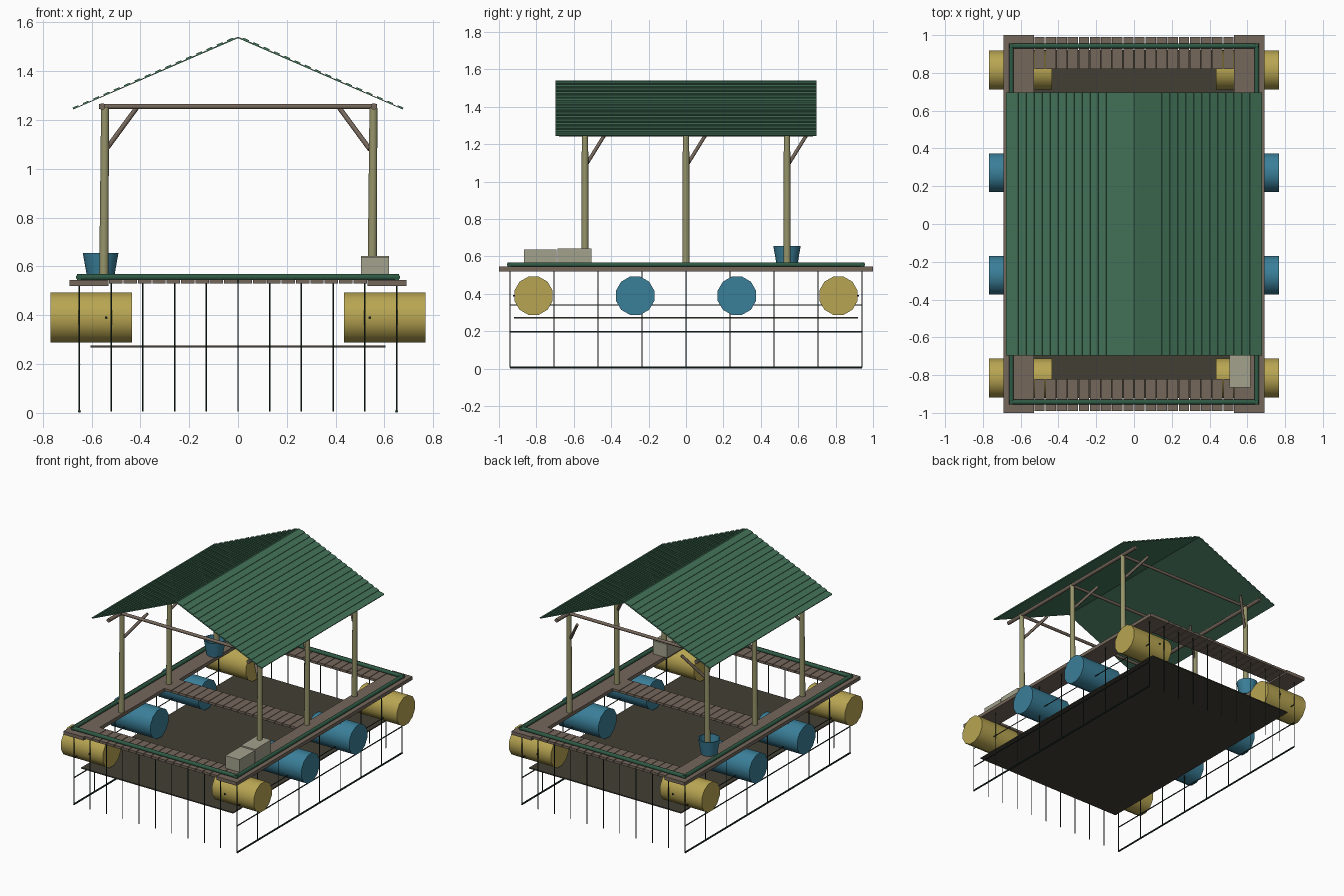
import bpy, bmesh, math
from mathutils import Vector, Matrix

if "Cube" in bpy.data.objects:
    bpy.data.objects.remove(bpy.data.objects["Cube"])


def material(name, hex_colour):
    m = bpy.data.materials.new(name)
    lin = []
    for i in (0, 2, 4):
        c = int(hex_colour[i:i + 2], 16) / 255
        lin.append(c / 12.92 if c <= 0.04045 else ((c + 0.055) / 1.055) ** 2.4)
    m.diffuse_color = (*lin, 1)
    m.use_nodes = True
    m.node_tree.nodes["Principled BSDF"].inputs["Base Color"].default_value = m.diffuse_color
    return m


BROWN = material("brown timber", "75675b")
POST = material("olive bamboo", "96946a")
ROOF = material("roof green", "437258")
RAIL = material("dark green", "2f5a45")
YELLOW = material("barrel yellow", "b8a552")
BLUE = material("barrel blue", "3a7f99")
FLOOR = material("dark floor", "423f34")
BOX = material("pale grey", "a3a28d")
NET = material("net black green", "1f302b")


def finish(name, bm, mat, smooth=False):
    bmesh.ops.recalc_face_normals(bm, faces=bm.faces)
    me = bpy.data.meshes.new(name)
    bm.to_mesh(me)
    bm.free()
    me.materials.append(mat)
    ob = bpy.data.objects.new(name, me)
    bpy.context.collection.objects.link(ob)
    if smooth:
        bpy.context.view_layer.objects.active = ob
        ob.select_set(True)
        bpy.ops.object.shade_smooth_by_angle(angle=math.radians(50))
        ob.select_set(False)
    return ob


def add_box(bm, x0, x1, y0, y1, z0, z1):
    m = Matrix.Translation(((x0 + x1) / 2, (y0 + y1) / 2, (z0 + z1) / 2))
    bmesh.ops.create_cube(bm, size=1, matrix=m @ Matrix.Diagonal((x1 - x0, y1 - y0, z1 - z0, 1)))


def add_rod(bm, a, b, r0, r1=None, sides=8):
    a, b = Vector(a), Vector(b)
    d = b - a
    m = Matrix.Translation((a + b) / 2) @ d.to_track_quat('Z', 'Y').to_matrix().to_4x4()
    m = m @ Matrix.Rotation(math.pi / sides, 4, 'Z')
    bmesh.ops.create_cone(bm, cap_ends=True, segments=sides, radius1=r0,
                          radius2=r0 if r1 is None else r1, depth=d.length, matrix=m)


# Deck: two long side planks and three slatted walkways
bm = bmesh.new()
for s in (-1, 1):
    x = sorted((s * 0.53, s * 0.69))
    add_box(bm, x[0], x[1], -1, 1, 0.52, 0.545)
finish("side_planks", bm, BROWN)

bm = bmesh.new()
n, pitch = 18, 1.06 / 18
for y0, y1 in ((-0.99, -0.82), (-0.085, 0.085), (0.82, 0.99)):
    for i in range(n):
        x = -0.53 + i * pitch
        add_box(bm, x + 0.002, x + pitch - 0.002, y0, y1, 0.53, 0.547)
finish("walkway_slats", bm, BROWN)

# Green rail around the deck
bm = bmesh.new()
for s in (-1, 1):
    add_rod(bm, (s * 0.65, -0.955, 0.556), (s * 0.65, 0.955, 0.556), 0.014)
    add_rod(bm, (-0.66, s * 0.943, 0.556), (0.66, s * 0.943, 0.556), 0.014)
finish("edge_rail", bm, RAIL, True)

# Float barrels
for mat, name, ys in ((YELLOW, "end_barrel", (-0.815, 0.815)), (BLUE, "middle_barrel", (-0.272, 0.272))):
    for y in ys:
        for s in (-1, 1):
            bm = bmesh.new()
            add_rod(bm, (s * 0.435, y, 0.39), (s * 0.768, y, 0.39), 0.106, sides=12)
            finish(name, bm, mat, True)

# Submerged floor plate
bm = bmesh.new()
add_box(bm, -0.605, 0.605, -0.92, 0.92, 0.267, 0.275)
finish("lower_floor", bm, FLOOR)

# Net: hanging strands on all sides, long lines along the two sides
bm = bmesh.new()
for s in (-1, 1):
    for i in range(11):
        x = -0.65 + 0.13 * i
        add_rod(bm, (x, s * 0.94, 0.005), (x, s * 0.94, 0.55), 0.003, sides=5)
    for i in range(1, 8):
        y = -0.94 + 0.235 * i
        add_rod(bm, (s * 0.65, y, 0.005), (s * 0.65, y, 0.55), 0.003, sides=5)
    for z, r in ((0.006, 0.006), (0.197, 0.004), (0.34, 0.003)):
        add_rod(bm, (s * 0.65, -0.94, z), (s * 0.65, 0.94, z), r, sides=6)
finish("net_lines", bm, NET)

# Small dark bungs on the end barrels
bm = bmesh.new()
for sx in (-1, 1):
    for sy in (-1, 1):
        add_rod(bm, (sx * 0.54, sy * 0.90, 0.39), (sx * 0.54, sy * 0.925, 0.39), 0.006, sides=6)
finish("barrel_bungs", bm, NET)

# Posts with diagonal braces
POST_YS = (-0.54, 0, 0.54)
bm, braces = bmesh.new(), bmesh.new()
for y in POST_YS:
    for s in (-1, 1):
        add_rod(bm, (s * 0.55, y, 0.545), (s * 0.55 + 0.005, y, 1.25), 0.02, 0.017, 10)
        add_rod(braces, (s * 0.54, y, 1.08), (s * 0.415, y + 0.105, 1.25), 0.01)
finish("posts", bm, POST, True)
finish("braces", braces, BROWN, True)

# Roof beams
bm = bmesh.new()
for s in (-1, 1):
    add_rod(bm, (s * 0.557, -0.68, 1.255), (s * 0.557, 0.68, 1.255), 0.014)
for y in POST_YS:
    add_rod(bm, (-0.57, y, 1.255), (0.57, y, 1.255), 0.011)
finish("roof_beams", bm, BROWN, True)

# Gabled roof with raised ribs running along its length
eave, ridge = Vector((0.675, 0, 1.243)), Vector((0, 0, 1.538))
normal = Vector((ridge.z - eave.z, 0, eave.x)).normalized()
waves = 16
right = []
for i in range(waves):
    for t, h in ((0, 0.008), (0.55, 0.008), (0.55, 0.003), (1, 0.003)):
        right.append(eave.lerp(ridge, (i + t) / waves) + normal * h)
right[-1].x = 0
left = [Vector((-p.x, 0, p.z)) for p in reversed(right[:-1])]
under = [Vector((-eave.x, 0, eave.z)), ridge - Vector((0, 0, 0.003)), eave]
bm = bmesh.new()
face = bm.faces.new([bm.verts.new(p + Vector((0, -0.697, 0))) for p in right + left + under])
ext = bmesh.ops.extrude_face_region(bm, geom=[face])["geom"]
bmesh.ops.translate(bm, vec=(0, 1.394, 0), verts=[v for v in ext if isinstance(v, bmesh.types.BMVert)])
if not any(len(f.verts) > 10 and f.calc_center_median().y < 0 for f in bm.faces):
    vs = sorted((v for v in bm.verts if v.co.y < 0), key=lambda v: v.index)
    bm.faces.new(vs)
finish("ribbed_roof", bm, ROOF)

# Bucket: open lathe profile with a wall
bm = bmesh.new()
rings = []
for r, z in ((0.054, 0.547), (0.073, 0.655), (0.066, 0.655), (0.052, 0.57)):
    rings.append([bm.verts.new((-0.563 + r * math.cos(a * math.tau / 16),
                                0.54 + r * math.sin(a * math.tau / 16), z)) for a in range(16)])
for a, b in zip(rings, rings[1:]):
    for i in range(16):
        j = (i + 1) % 16
        bm.faces.new((a[i], a[j], b[j], b[i]))
bm.faces.new(rings[0])
bm.faces.new(rings[-1])
finish("bucket", bm, BLUE, True)

# Two storage boxes on the front right corner
bm = bmesh.new()
add_box(bm, 0.505, 0.618, -0.865, -0.693, 0.547, 0.637)
add_box(bm, 0.505, 0.618, -0.687, -0.505, 0.547, 0.643)
finish("storage_boxes", bm, BOX)
